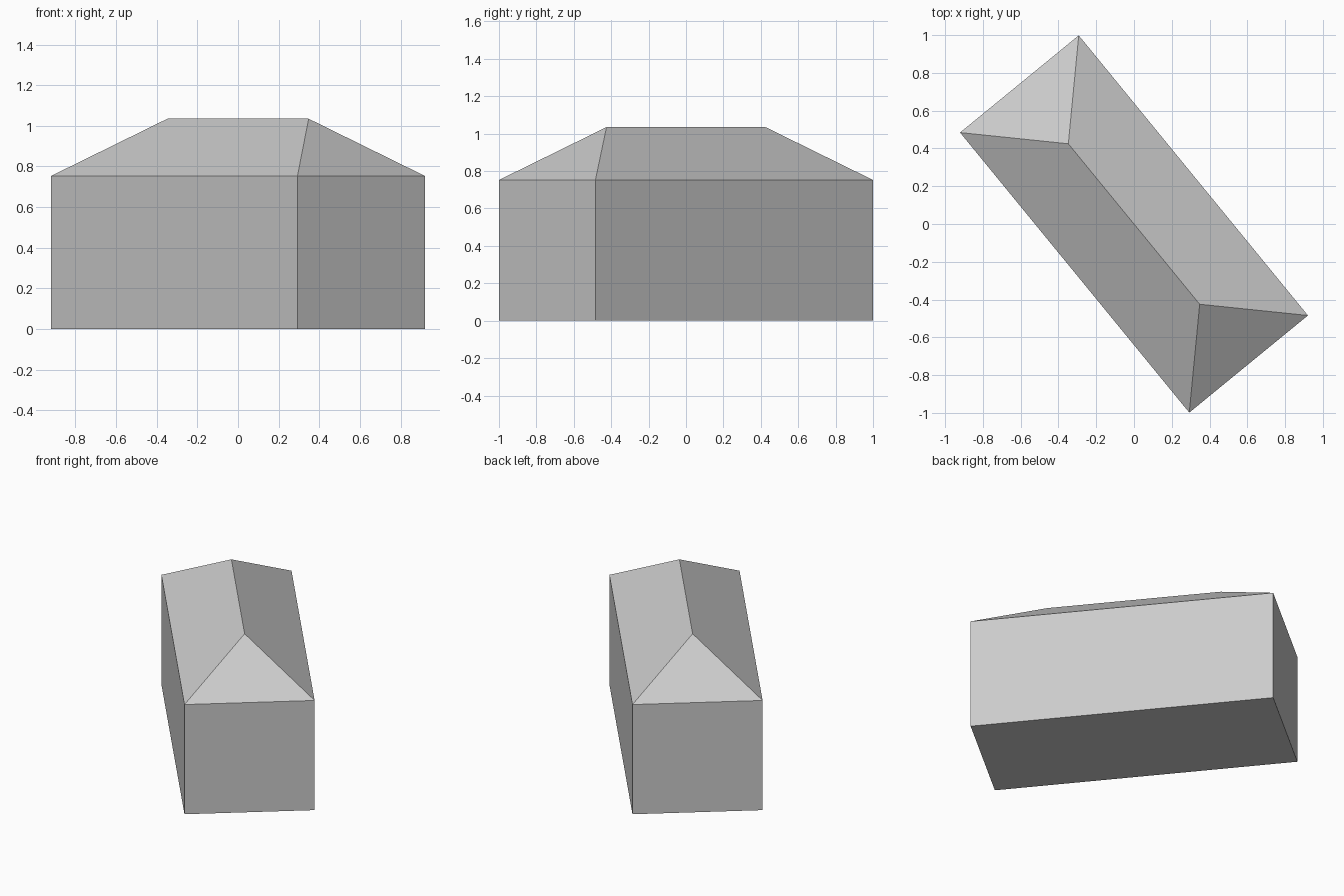
import bpy
from math import radians

HALF_LENGTH, HALF_WIDTH, HALF_RIDGE = 0.958, 0.406, 0.549
EAVES, RIDGE = 0.753, 1.035
TURN = radians(-50.7)

cube = bpy.data.objects.get("Cube")
if cube:
    bpy.data.objects.remove(cube)

# One plain grey for the whole building
grey = bpy.data.materials.new("plain grey")
grey.use_nodes = True
grey.diffuse_color = (0.6, 0.6, 0.6, 1)
grey.node_tree.nodes["Principled BSDF"].inputs["Base Color"].default_value = (0.6, 0.6, 0.6, 1)


def rectangle(z):
    """Corners of the footprint at one height, counter-clockwise."""
    return [(sx * HALF_LENGTH, sy * HALF_WIDTH, z)
            for sx, sy in ((-1, -1), (1, -1), (1, 1), (-1, 1))]


def add_part(name, verts, faces):
    mesh = bpy.data.meshes.new(name)
    mesh.from_pydata(verts, [], faces)
    mesh.materials.append(grey)
    part = bpy.data.objects.new(name, mesh)
    part.rotation_euler.z = TURN
    bpy.context.collection.objects.link(part)


# Walls and floor, open under the roof
sides = [(i, (i + 1) % 4, (i + 1) % 4 + 4, i + 4) for i in range(4)]
add_part("walls", rectangle(0) + rectangle(EAVES), sides + [(3, 2, 1, 0)])

# Hipped roof: two long slopes and two triangular ends
ridge = [(-HALF_RIDGE, 0, RIDGE), (HALF_RIDGE, 0, RIDGE)]
add_part("hipped_roof", rectangle(EAVES) + ridge,
         [(0, 1, 5, 4), (1, 2, 5), (2, 3, 4, 5), (3, 0, 4)])
